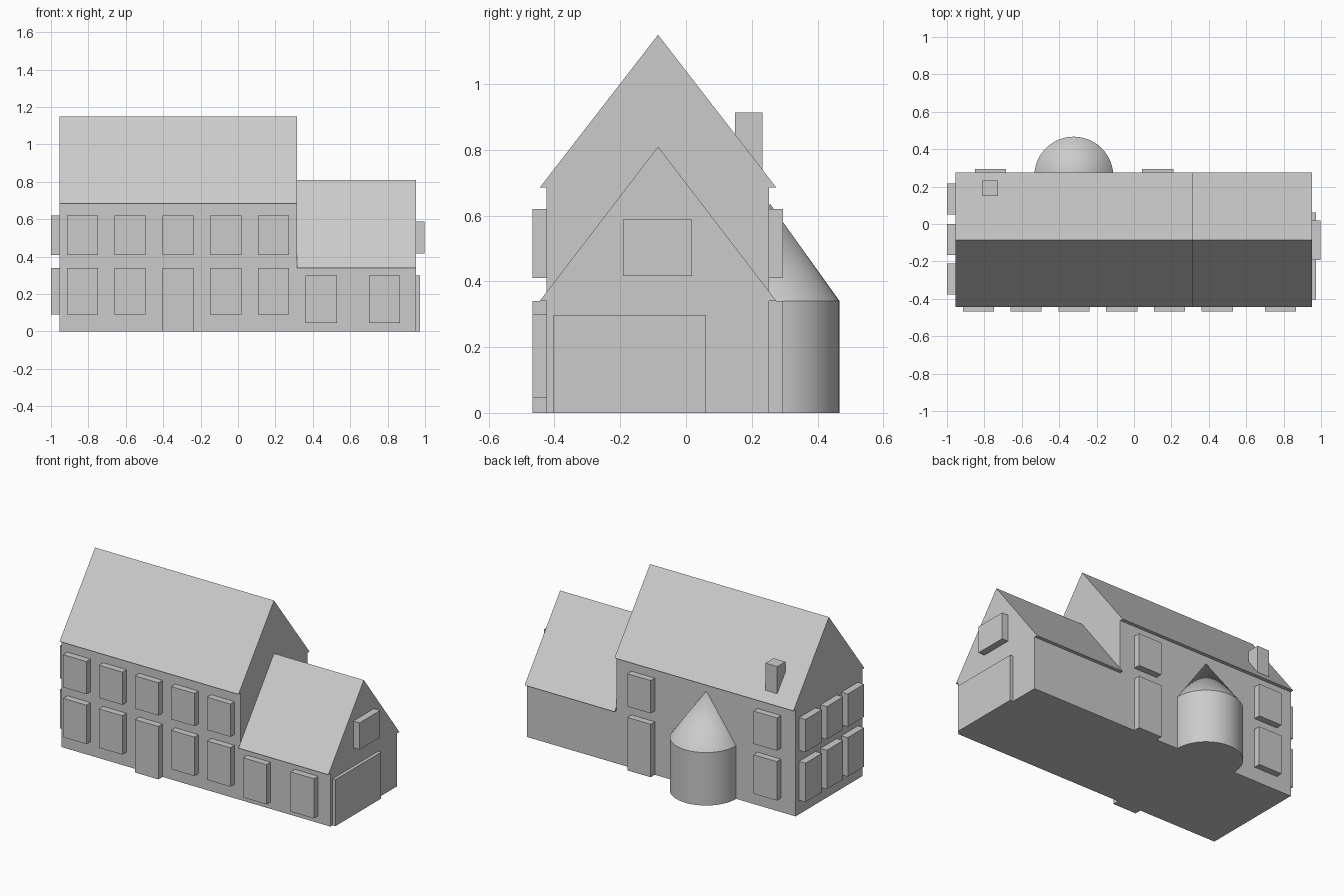
import bpy, bmesh, math

cube = bpy.data.objects.get("Cube")
if cube:
    bpy.data.objects.remove(cube, do_unlink=True)

grey = bpy.data.materials.new("plain grey")
grey.use_nodes = True
grey.diffuse_color = (0.6, 0.6, 0.6, 1)
grey.node_tree.nodes["Principled BSDF"].inputs["Base Color"].default_value = grey.diffuse_color

FRONT, BACK, RIDGE = -0.425, 0.253, -0.085     # wall planes and ridge line in y
LEFT, STEP, RIGHT = -0.955, 0.315, 0.953       # wing boundaries in x
EAVE_FRONT, EAVE_BACK = -0.445, 0.275
DEPTH, HALF = 0.042, 0.083                     # window projection and half width
UPPER, LOWER, DOOR = (0.41, 0.62), (0.09, 0.34), (0, 0.34)


def finish(name, bm):
    bmesh.ops.recalc_face_normals(bm, faces=bm.faces)
    mesh = bpy.data.meshes.new(name)
    bm.to_mesh(mesh)
    bm.free()
    mesh.materials.append(grey)
    obj = bpy.data.objects.new(name, mesh)
    bpy.context.collection.objects.link(obj)
    return obj


def extrude_x(name, profile, x0, x1):
    """Extrude a closed (y, z) profile along x."""
    bm = bmesh.new()
    face = bm.faces.new([bm.verts.new((x0, y, z)) for y, z in profile])
    out = bmesh.ops.extrude_face_region(bm, geom=[face])
    moved = [v for v in out["geom"] if isinstance(v, bmesh.types.BMVert)]
    bmesh.ops.translate(bm, verts=moved, vec=(x1 - x0, 0, 0))
    return finish(name, bm)


def box(name, xs, ys, zs):
    corners = [(ys[0], zs[0]), (ys[1], zs[0]), (ys[1], zs[1]), (ys[0], zs[1])]
    return extrude_x(name, corners, *xs)


def front_panel(name, x, zs):
    box(name, (x - HALF, x + HALF), (FRONT - DEPTH, FRONT), zs)


def back_panel(name, x, zs):
    box(name, (x - HALF, x + HALF), (BACK, BACK + DEPTH), zs)


# Two wings, each a block of walls under a solid gable roof
for name, x0, x1, eave, top in (("main", LEFT, STEP, 0.685, 1.15),
                                ("annex", STEP, RIGHT, 0.34, 0.81)):
    box(name + "_walls", (x0, x1), (FRONT, BACK), (0, eave))
    extrude_x(name + "_roof", [(EAVE_FRONT, eave), (EAVE_BACK, eave), (RIDGE, top)], x0, x1)

# Front windows and front door
for i in range(5):
    x = -0.832 + 0.2555 * i
    front_panel("front_upper_window", x, UPPER)
    if i == 2:
        front_panel("front_door", x, DOOR)
    else:
        front_panel("front_lower_window", x, LOWER)
for x in (0.445, 0.783):
    front_panel("annex_front_window", x, (0.045, 0.30))

# Back windows and back door
for x in (-0.768, 0.127):
    back_panel("back_upper_window", x, UPPER)
back_panel("back_lower_window", -0.768, LOWER)
back_panel("back_door", 0.127, DOOR)

# Windows on the tall gable end
for y in (-0.295, -0.082, 0.134):
    for zs in (UPPER, LOWER):
        box("gable_window", (-1.0, LEFT), (y - HALF, y + HALF), zs)

# Garage door and window on the annex gable end
box("garage_door", (RIGHT, 0.974), (-0.403, 0.061), (0, 0.298))
box("annex_gable_window", (RIGHT, 0.997), (-0.192, 0.018), (0.416, 0.588))

# Chimney
box("chimney", (-0.81, -0.726), (0.149, 0.232), (0.70, 0.914))

# Round stair tower with conical cap
for name, base, height, tip in (("tower", 0, 0.34, 0.211), ("tower_cap", 0.34, 0.295, 0)):
    bpy.ops.mesh.primitive_cone_add(vertices=48, radius1=0.211, radius2=tip, depth=height,
                                    location=(-0.322, 0.256, base + height / 2))
    part = bpy.context.object
    part.name = name
    part.data.materials.append(grey)
    bpy.ops.object.shade_smooth_by_angle(angle=math.radians(30))
